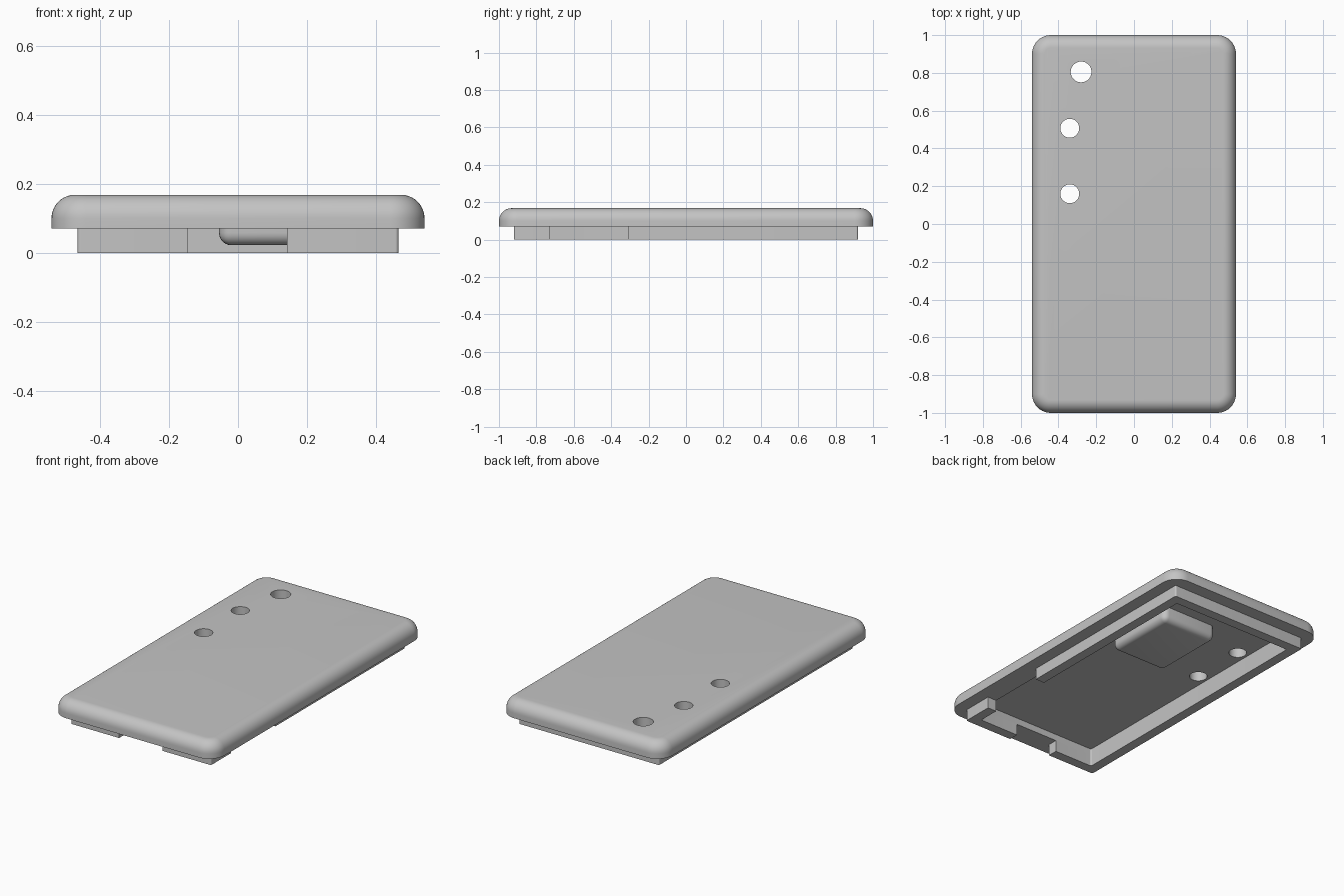
import bpy
import bmesh
from math import sin, cos, pi

if "Cube" in bpy.data.objects:
    bpy.data.objects.remove(bpy.data.objects["Cube"])

grey = bpy.data.materials.new("plain grey")
grey.use_nodes = True
grey.diffuse_color = (0.55, 0.55, 0.55, 1)
grey.node_tree.nodes["Principled BSDF"].inputs["Base Color"].default_value = (0.55, 0.55, 0.55, 1)

HX, HY = 0.54, 1.0            # cover half size
LX, LY = 0.465, 0.92          # lip outer half size
WALL = 0.06
RIM, FLOOR, TOP = 0.07, 0.11, 0.168
STEPS = 10


def outline(hx, hy, r, z):
    """Rounded rectangle at height z, counter-clockwise."""
    pts = []
    for q, (sx, sy) in enumerate([(1, 1), (-1, 1), (-1, -1), (1, -1)]):
        for i in range(STEPS + 1):
            a = (q + i / STEPS) * pi / 2
            pts.append((sx * (hx - r) + r * cos(a), sy * (hy - r) + r * sin(a), z))
    return pts


def add_object(name, bm):
    bmesh.ops.recalc_face_normals(bm, faces=bm.faces)
    mesh = bpy.data.meshes.new(name)
    bm.to_mesh(mesh)
    bm.free()
    ob = bpy.data.objects.new(name, mesh)
    bpy.context.collection.objects.link(ob)
    mesh.materials.append(grey)
    return ob


def loft(name, outlines, closed=False):
    """Skin a stack of outlines, capped at both ends or closed into a ring."""
    bm = bmesh.new()
    rings = [[bm.verts.new(p) for p in o] for o in outlines]
    pairs = list(zip(rings, rings[1:]))
    if closed:
        pairs.append((rings[-1], rings[0]))
    else:
        bm.faces.new(rings[0])
        bm.faces.new(rings[-1])
    n = len(rings[0])
    for a, b in pairs:
        for i in range(n):
            j = (i + 1) % n
            bm.faces.new((a[i], a[j], b[j], b[i]))
    return add_object(name, bm)


def box(name, x0, x1, y0, y1, z0, z1):
    bm = bmesh.new()
    bmesh.ops.create_cube(bm, size=1)
    for v in bm.verts:
        v.co = ((x0 + x1) / 2 + v.co.x * (x1 - x0),
                (y0 + y1) / 2 + v.co.y * (y1 - y0),
                (z0 + z1) / 2 + v.co.z * (z1 - z0))
    return add_object(name, bm)


def cylinder(name, x, y, r):
    bm = bmesh.new()
    bmesh.ops.create_cone(bm, cap_ends=True, segments=40, radius1=r, radius2=r, depth=1)
    bmesh.ops.translate(bm, verts=bm.verts, vec=(x, y, 0))
    return add_object(name, bm)


def activate(ob):
    bpy.ops.object.select_all(action='DESELECT')
    ob.select_set(True)
    bpy.context.view_layer.objects.active = ob


def cut(ob, cutter):
    mod = ob.modifiers.new("cut", 'BOOLEAN')
    mod.operation = 'DIFFERENCE'
    mod.solver = 'EXACT'
    mod.object = cutter
    activate(ob)
    bpy.ops.object.modifier_apply(modifier=mod.name)
    bpy.data.objects.remove(cutter)


# Cover plate: recessed underside, flat rim, rounded top edge
FILLET = 0.068
layers = [outline(LX - WALL, LY - WALL, 0.01, FLOOR),
          outline(LX - WALL, LY - WALL, 0.01, RIM),
          outline(HX, HY, 0.1, RIM)]
for k in range(STEPS + 1):
    a = k / STEPS * pi / 2
    inset = FILLET * (1 - cos(a))
    layers.append(outline(HX - inset, HY - inset, 0.1 - inset, TOP - FILLET + FILLET * sin(a)))
cover = loft("cover_plate", layers)

# Three round through holes
for x, y, r in [(-0.28, 0.805, 0.055), (-0.34, 0.507, 0.05), (-0.34, 0.16, 0.05)]:
    cut(cover, cylinder("hole_cutter", x, y, r))

# Locating lip under the plate, with a front notch and a side gap
lip = loft("locating_lip", [outline(LX, LY, 0.01, 0), outline(LX, LY, 0.01, RIM),
                            outline(LX - WALL, LY - WALL, 0.01, RIM),
                            outline(LX - WALL, LY - WALL, 0.01, 0)], closed=True)
cut(lip, box("notch_cutter", -0.145, 0.142, -1, -0.8, -0.1, 0.2))
cut(lip, box("gap_cutter", 0.35, 0.6, -0.73, -0.31, -0.1, 0.2))

# Rounded pad on the underside
pad = box("underside_pad", -0.055, 0.32, 0.19, 0.65, 0.022, 0.15)
bevel = pad.modifiers.new("round", 'BEVEL')
bevel.width = 0.036
bevel.segments = 6
activate(pad)
bpy.ops.object.modifier_apply(modifier=bevel.name)

for ob in (cover, lip, pad):
    activate(ob)
    bpy.ops.object.shade_smooth_by_angle(angle=pi / 6)
